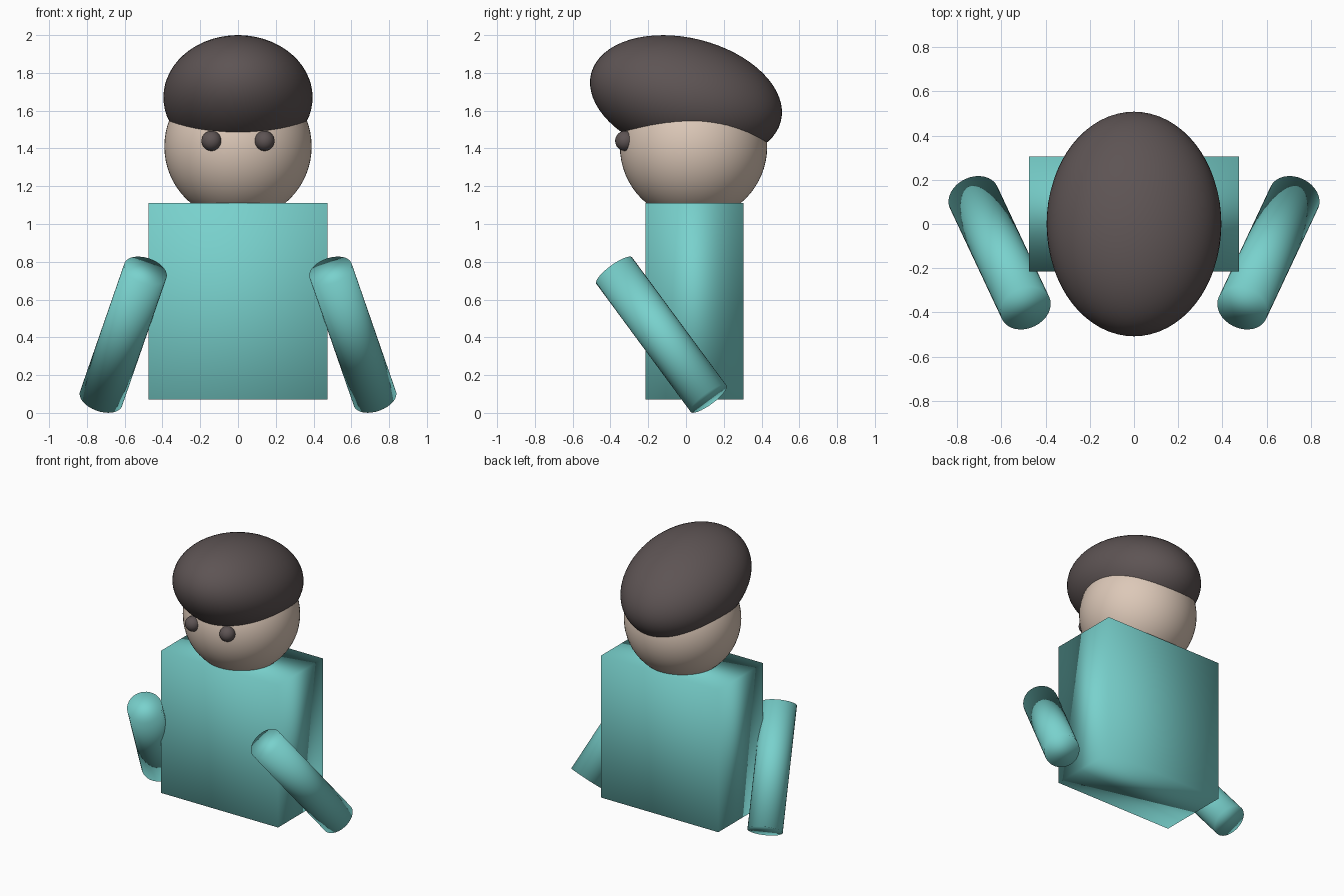
import bpy
from math import radians
from mathutils import Vector

cube = bpy.data.objects.get("Cube")
if cube:
    bpy.data.objects.remove(cube, do_unlink=True)


def material(name, colour):
    mat = bpy.data.materials.new(name)
    mat.use_nodes = True
    mat.diffuse_color = (*colour, 1)
    mat.node_tree.nodes["Principled BSDF"].inputs["Base Color"].default_value = (*colour, 1)
    return mat


teal = material("teal cloth", (0.19, 0.64, 0.61))
skin = material("skin", (0.72, 0.58, 0.48))
dark = material("dark brown", (0.11, 0.088, 0.088))


def finish(name, mat):
    # Every surface, even the box and arm caps, is shaded fully smooth
    obj = bpy.context.object
    obj.name = name
    obj.data.materials.append(mat)
    bpy.ops.object.shade_smooth()
    return obj


def ball(name, mat, centre, radii, tilt=0):
    bpy.ops.mesh.primitive_uv_sphere_add(segments=64, ring_count=32, radius=1,
                                         location=centre, rotation=(tilt, 0, 0))
    bpy.context.object.scale = radii
    return finish(name, mat)


def rod(name, mat, start, end, radius):
    start, end = Vector(start), Vector(end)
    axis = end - start
    bpy.ops.mesh.primitive_cylinder_add(vertices=32, radius=radius, depth=axis.length,
                                        location=(start + end) / 2)
    bpy.context.object.rotation_euler = axis.to_track_quat("Z", "Y").to_euler()
    return finish(name, mat)


# Torso
bpy.ops.mesh.primitive_cube_add(size=1, location=(0, 0.045, 0.59))
bpy.context.object.scale = (0.95, 0.52, 1.04)
finish("torso", teal)

# Head and tilted cap of hair
ball("head", skin, (0, 0.04, 1.41), (0.39, 0.39, 0.39))
ball("hair", dark, (0, 0, 1.67), (0.395, 0.518, 0.314), radians(-14.1))

# Eyes and arms on both sides
for side, s in (("left", 1), ("right", -1)):
    ball(side + "_eye", dark, (s * 0.14, -0.322, 1.44), (0.053, 0.053, 0.053))
    rod(side + "_arm", teal, (s * 0.725, 0.12, 0.075), (s * 0.49, -0.38, 0.753), 0.118)
